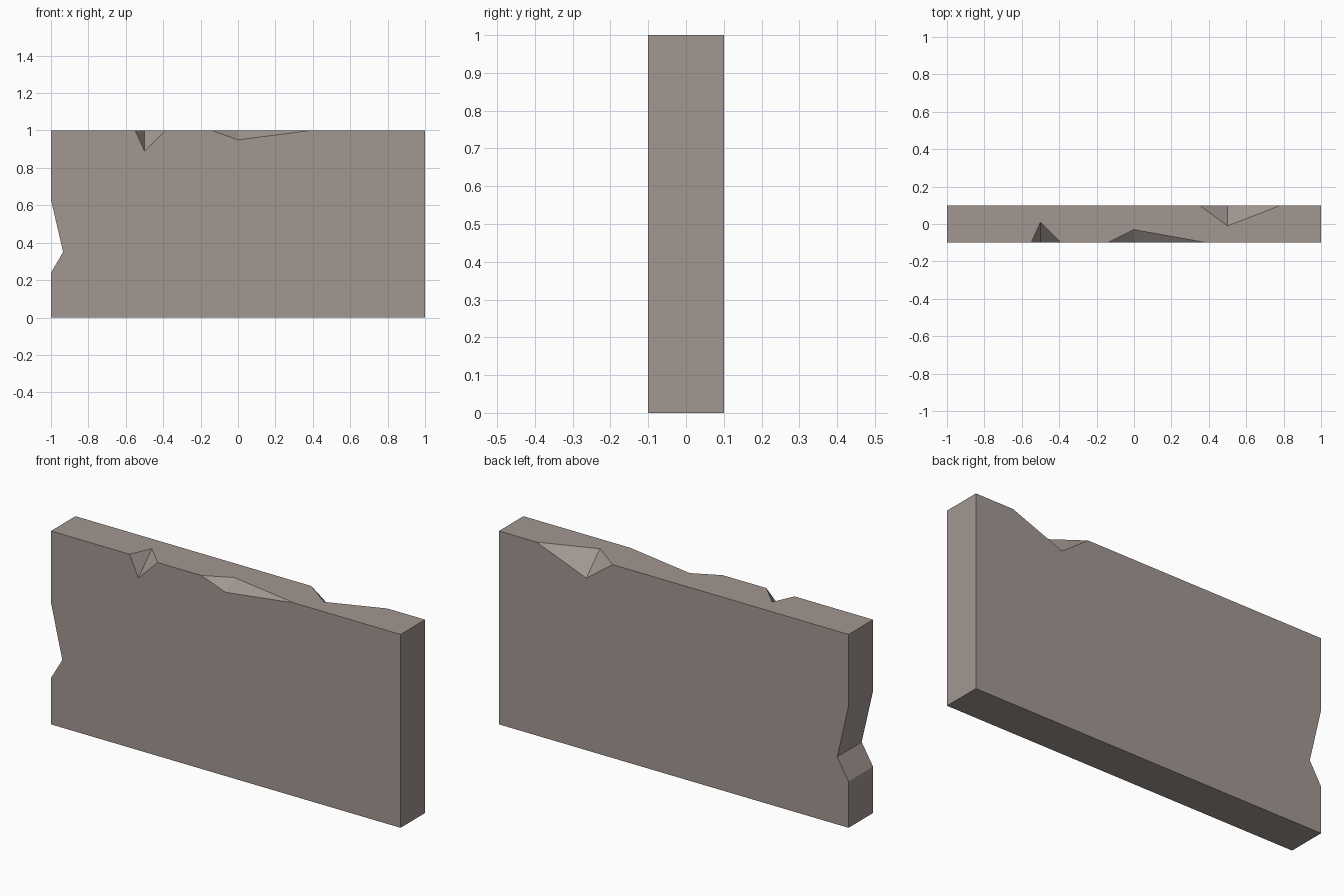
import bpy, bmesh

if "Cube" in bpy.data.objects:
    bpy.data.objects.remove(bpy.data.objects["Cube"])

W, D, H = 1.0, 0.1, 1.0   # half length, half thickness, height

# chips along the top edges: (left x, deepest x, right x, lowest z, inner y)
front_chips = [(-0.55, -0.50, -0.39, 0.89, 0.01),
               (-0.14, 0.0, 0.39, 0.95, -0.03)]
back_chips = [(0.35, 0.50, 0.785, 0.89, -0.01)]
# notch running through the left end, top to bottom
notch = [(-W, 0.63), (-0.935, 0.35), (-W, 0.24)]

bm = bmesh.new()
cache = {}


def v(x, y, z):
    key = (round(x, 4), round(y, 4), round(z, 4))
    if key not in cache:
        cache[key] = bm.verts.new(key)
    return cache[key]


def face(points):
    bm.faces.new([v(*p) for p in points])


def top_edge(y, chips):
    """Left-to-right upper edge, as seen on the wall side and on the top."""
    side, top = [(-W, y, H)], [(-W, y, H)]
    for l, m, r, z, inner in chips:
        a, low, apex, b = (l, y, H), (m, y, z), (m, inner, H), (r, y, H)
        side += [a, low, b]
        top += [a, apex, b]
        face([a, low, apex])
        face([low, b, apex])
    return side + [(W, y, H)], top + [(W, y, H)]


# broad sides with chips, and the top between them
front_side, front_top = top_edge(-D, front_chips)
back_side, back_top = top_edge(D, back_chips)
face(front_top + back_top[::-1])
for y, side in ((-D, front_side), (D, back_side)):
    face(side + [(W, y, 0), (-W, y, 0)] + [(x, y, z) for x, z in notch[::-1]])

# right end, base and notched left end
outline = [(W, H), (W, 0), (-W, 0)] + notch[::-1] + [(-W, H)]
for (x0, z0), (x1, z1) in zip(outline, outline[1:]):
    face([(x0, -D, z0), (x1, -D, z1), (x1, D, z1), (x0, D, z0)])

bmesh.ops.recalc_face_normals(bm, faces=bm.faces[:])
mesh = bpy.data.meshes.new("chipped_wall")
bm.to_mesh(mesh)
bm.free()

stone = bpy.data.materials.new("warm grey stone")
stone.diffuse_color = (0.36, 0.31, 0.285, 1)
stone.use_nodes = True
stone.node_tree.nodes["Principled BSDF"].inputs["Base Color"].default_value = stone.diffuse_color
mesh.materials.append(stone)
wall = bpy.data.objects.new("chipped_wall", mesh)
bpy.context.collection.objects.link(wall)
